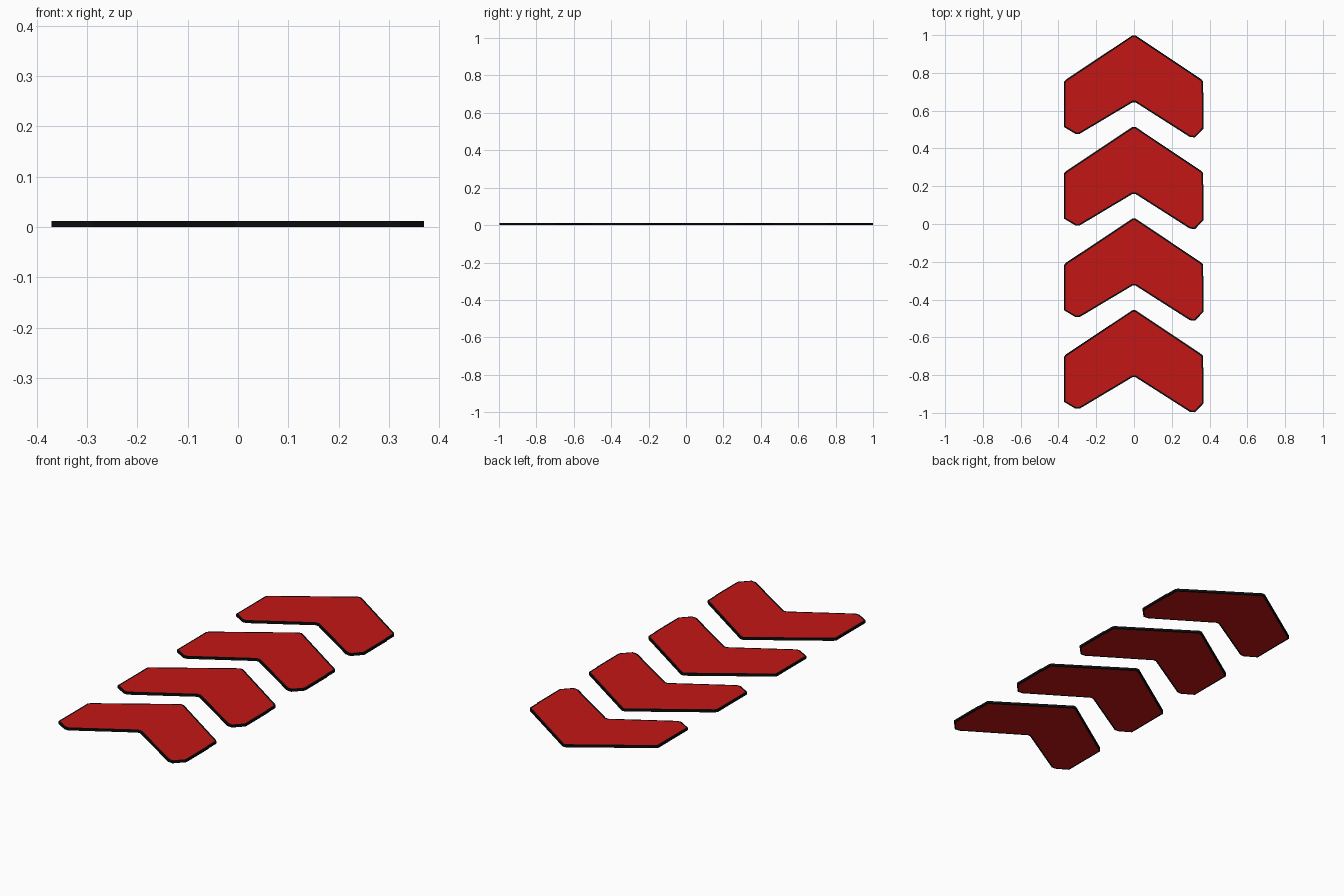
import bpy, bmesh

if "Cube" in bpy.data.objects:
    bpy.data.objects.remove(bpy.data.objects["Cube"])

THICK, RIM, STEP = 0.012, 0.009, 0.485

# Chevron outline, relative to its tip
OUTLINE = [(0.008, -0.002), (-0.008, -0.002), (-0.36, -0.236), (-0.37, -0.248),
           (-0.37, -0.488), (-0.31, -0.524), (-0.288, -0.524),
           (-0.008, -0.357), (0.008, -0.357), (0.295, -0.54), (0.323, -0.543),
           (0.369, -0.495), (0.369, -0.31), (0.366, -0.305), (0.366, -0.246),
           (0.358, -0.236)]


def material(name, color):
    m = bpy.data.materials.new(name)
    m.diffuse_color = color
    m.use_nodes = True
    m.node_tree.nodes["Principled BSDF"].inputs["Base Color"].default_value = m.diffuse_color
    return m


black = material("black_edge", (0.004, 0.004, 0.004, 1))
red = material("red_face", (0.55, 0.008, 0.008, 1))


# Flat plate: black rim and sides, red inset faces on top and underside
def chevron(name, tip_y):
    bm = bmesh.new()
    base = bm.faces.new([bm.verts.new((x, y, 0)) for x, y in OUTLINE])
    ext = bmesh.ops.extrude_face_region(bm, geom=[base], use_keep_orig=True)
    top = [v for v in ext["geom"] if isinstance(v, bmesh.types.BMVert)]
    bmesh.ops.translate(bm, verts=top, vec=(0, 0, THICK))
    bmesh.ops.recalc_face_normals(bm, faces=bm.faces)
    caps = [f for f in bm.faces if abs(f.normal.z) > 0.9]
    bmesh.ops.inset_individual(bm, faces=caps, thickness=RIM)
    for f in caps:
        f.material_index = 1
    mesh = bpy.data.meshes.new(name)
    bm.to_mesh(mesh)
    bm.free()
    mesh.materials.append(black)
    mesh.materials.append(red)
    ob = bpy.data.objects.new(name, mesh)
    ob.location.y = tip_y
    bpy.context.collection.objects.link(ob)


# Row of four identical arrows
for i in range(4):
    chevron(f"chevron_{i + 1}", 1.001 - i * STEP)
